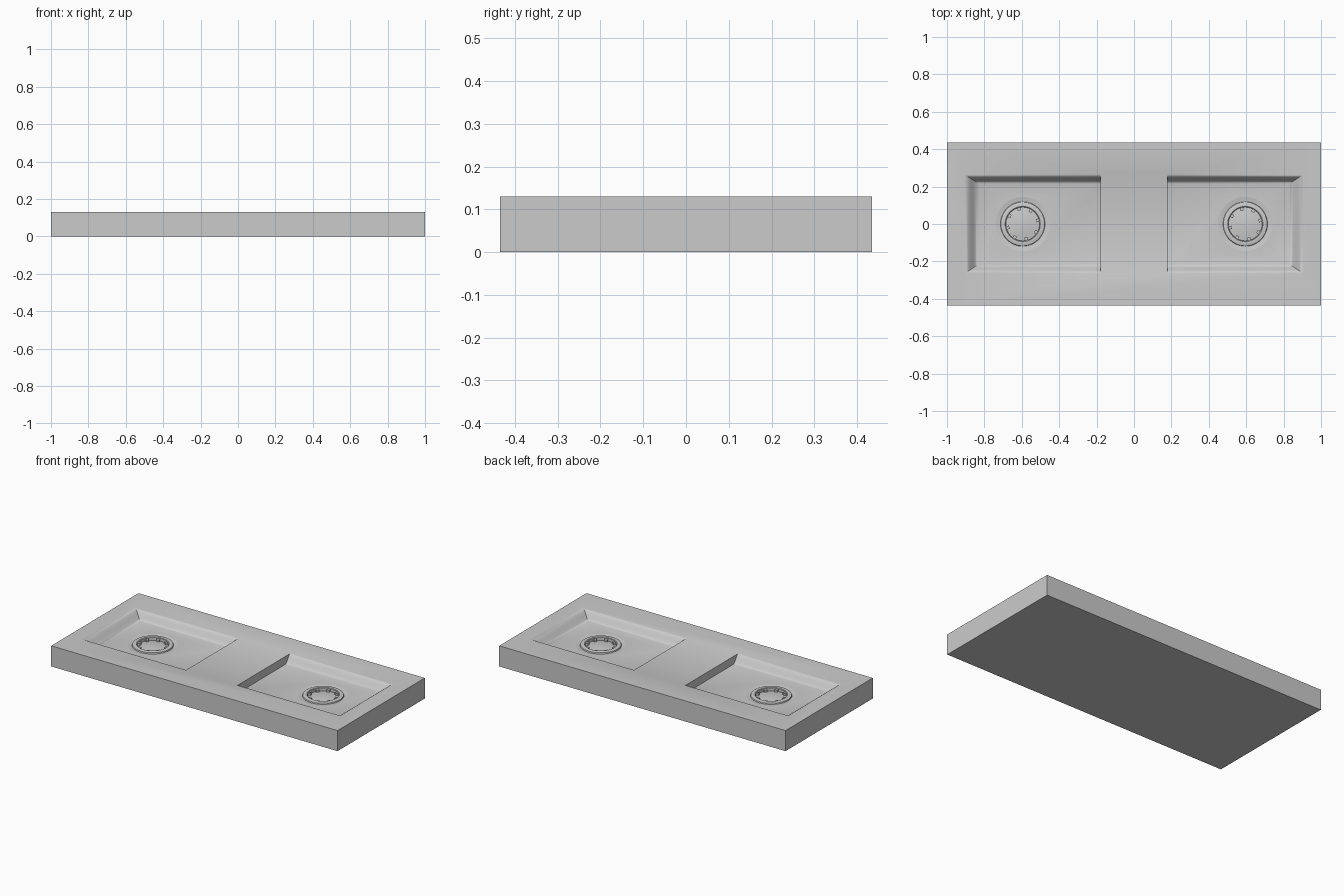
import bpy, bmesh, math

if "Cube" in bpy.data.objects:
    bpy.data.objects.remove(bpy.data.objects["Cube"])

TOP, FLOOR = 0.13, 0.08


def make_object(name, bm):
    bmesh.ops.recalc_face_normals(bm, faces=bm.faces)
    me = bpy.data.meshes.new(name)
    bm.to_mesh(me)
    bm.free()
    ob = bpy.data.objects.new(name, me)
    bpy.context.collection.objects.link(ob)
    return ob


def smooth(ob, angle=35):
    bpy.ops.object.select_all(action='DESELECT')
    ob.select_set(True)
    bpy.context.view_layer.objects.active = ob
    bpy.ops.object.shade_smooth_by_angle(angle=math.radians(angle))


def box(name, size, loc):
    bm = bmesh.new()
    bmesh.ops.create_cube(bm, size=1)
    for v in bm.verts:
        v.co = [v.co[i] * size[i] + loc[i] for i in range(3)]
    return make_object(name, bm)


def loft(bm, rings):
    # closed solid from a stack of equal-length rings
    vs = [[bm.verts.new(p) for p in ring] for ring in rings]
    n = len(vs[0])
    for a, b in zip(vs, vs[1:]):
        for i in range(n):
            j = (i + 1) % n
            bm.faces.new((a[i], a[j], b[j], b[i]))
    bm.faces.new(vs[0])
    bm.faces.new(vs[-1])


def lathe(name, profile, cx, n=48):
    bm = bmesh.new()
    loft(bm, [[(cx + r * math.cos(2 * math.pi * i / n),
                r * math.sin(2 * math.pi * i / n), z) for i in range(n)]
              for r, z in profile])
    return make_object(name, bm)


def basin_cutter(side):
    # sheer wall towards the middle, softly rolled walls on the other three sides
    rings = []
    steps = 8
    levels = [(i / steps, FLOOR + (TOP - FLOOR) * (0.5 - 0.5 * math.cos(math.pi * i / steps)))
              for i in range(steps + 1)] + [(1, 0.2)]
    for t, z in levels:
        x0, x1, y = 0.18, 0.83 + 0.075 * t, 0.215 + 0.05 * t
        rings.append([(side * x0, -y, z), (side * x1, -y, z),
                      (side * x1, y, z), (side * x0, y, z)])
    bm = bmesh.new()
    loft(bm, rings)
    return make_object("basin_cutter", bm)


def cut(ob, cutter):
    cutter.hide_render = True
    m = ob.modifiers.new("cut", 'BOOLEAN')
    m.operation = 'DIFFERENCE'
    m.solver = 'EXACT'
    m.object = cutter
    bpy.context.view_layer.objects.active = ob
    bpy.ops.object.modifier_apply(modifier=m.name)
    bpy.data.objects.remove(cutter)


# countertop slab with two basins
slab = box("double_sink_slab", (2, 0.87, TOP), (0, 0, TOP / 2))
for side in (-1, 1):
    cut(slab, basin_cutter(side))
    cut(slab, lathe("drain_cutter", [(0.145, 0.045), (0.145, 0.1)], side * 0.595))
smooth(slab)

# drains: shallow dish, raised ring, recessed domed plate
DRAIN = [(0.145, 0.045), (0.145, 0.08), (0.119, 0.076), (0.117, 0.083),
         (0.113, 0.085), (0.094, 0.085), (0.09, 0.082), (0.09, 0.064),
         (0.06, 0.068), (0.03, 0.071), (0.004, 0.072)]
for side, label in ((-1, "left"), (1, "right")):
    cx = side * 0.595
    smooth(lathe(label + "_drain", DRAIN, cx))
    # small tabs around the drain mouth
    bm = bmesh.new()
    for k in range(8):
        a = 2 * math.pi * (k + 0.3) / 8
        ret = bmesh.ops.create_cube(bm, size=1)
        for v in ret["verts"]:
            r, t = 0.083 + v.co.x * 0.018, v.co.y * 0.018
            v.co = (cx + r * math.cos(a) - t * math.sin(a),
                    r * math.sin(a) + t * math.cos(a), 0.07 + v.co.z * 0.016)
    make_object(label + "_drain_tabs", bm)
